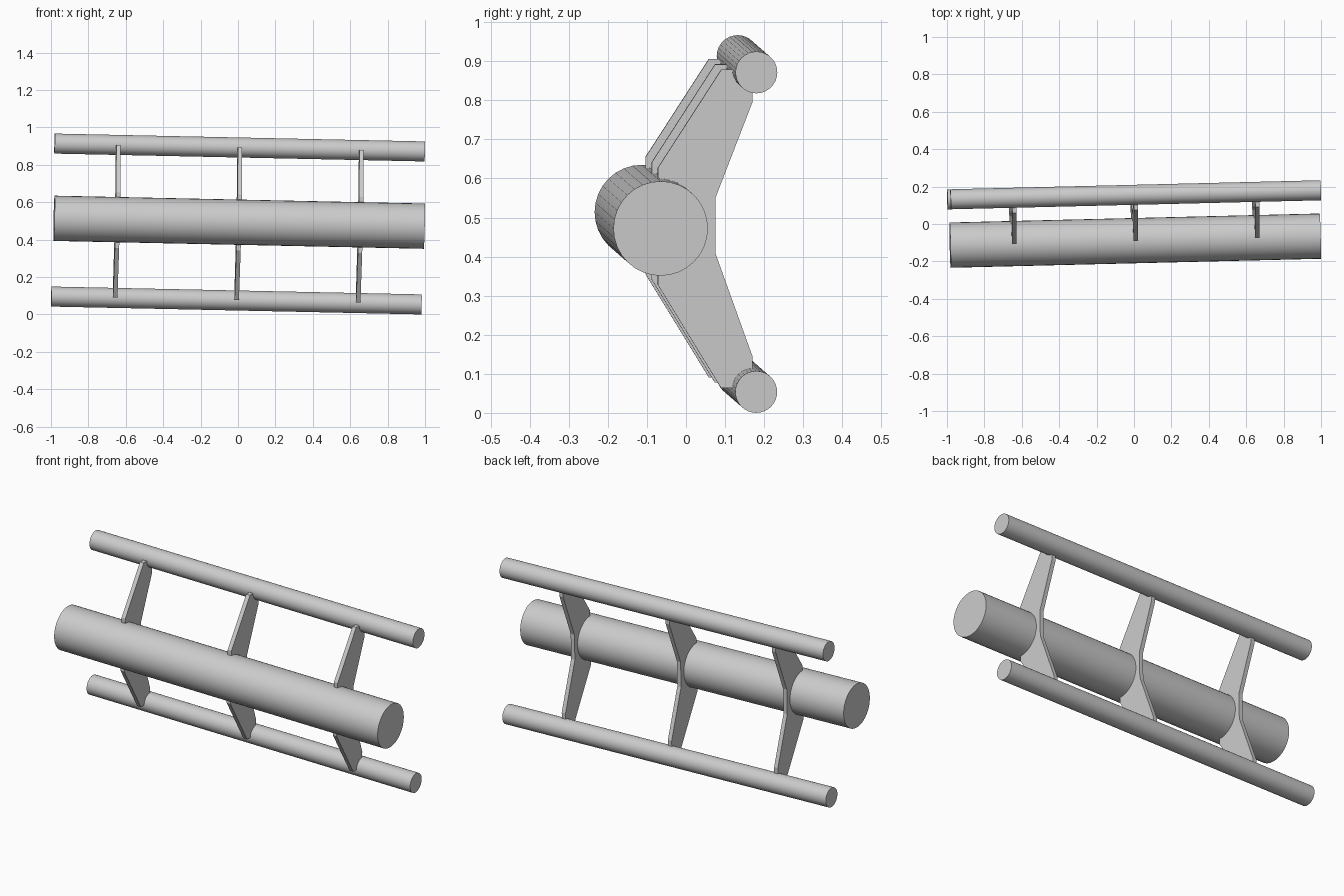
import bpy, bmesh, math
from mathutils import Matrix

if "Cube" in bpy.data.objects:
    bpy.data.objects.remove(bpy.data.objects["Cube"])

# Whole assembly is slightly yawed and pitched
FRAME = (Matrix.Translation((0.0038, 0, 0.4835))
         @ Matrix.Rotation(0.0243, 4, 'Z') @ Matrix.Rotation(0.0212, 4, 'Y'))
LENGTH = 1.98


def add_object(name, bm):
    bmesh.ops.recalc_face_normals(bm, faces=bm.faces)
    mesh = bpy.data.meshes.new(name)
    bm.to_mesh(mesh)
    bm.free()
    ob = bpy.data.objects.new(name, mesh)
    bpy.context.collection.objects.link(ob)
    ob.matrix_world = FRAME
    return ob


def tube(name, y, z, radius):
    bm = bmesh.new()
    place = Matrix.Translation((0, y, z)) @ Matrix.Rotation(math.pi / 2, 4, 'Y')
    bmesh.ops.create_cone(bm, cap_ends=True, segments=32, radius1=radius,
                          radius2=radius, depth=LENGTH, matrix=place)
    for f in bm.faces:
        f.smooth = len(f.verts) == 4
    for e in bm.edges:
        e.smooth = all(f.smooth for f in e.link_faces)
    return add_object(name, bm)


def plate(name, x, profile, thickness=0.023):
    bm = bmesh.new()
    face = bm.faces.new([bm.verts.new((x - thickness / 2, y, z)) for y, z in profile])
    ext = bmesh.ops.extrude_face_region(bm, geom=[face], use_keep_orig=True)
    verts = [g for g in ext['geom'] if isinstance(g, bmesh.types.BMVert)]
    bmesh.ops.translate(bm, verts=verts, vec=(thickness, 0, 0))
    return add_object(name, bm)


# Main tube and the two thin rods
tube("main_tube", -0.089, 0.0095, 0.121)
tube("upper_rod", 0.156, 0.409, 0.0535)
tube("lower_rod", 0.156, -0.409, 0.0535)

# Three bent bracket plates joining tube and rods
PROFILE = [(0.074, 0.409), (0.154, 0.409), (0.154, 0.326), (0.059, 0.08),
           (0.059, -0.06), (0.154, -0.324), (0.154, -0.406), (0.074, -0.406),
           (-0.088, -0.142), (-0.088, 0.158)]
for label, x in (("left", -0.65), ("middle", 0), ("right", 0.65)):
    plate(label + "_bracket", x, PROFILE)
